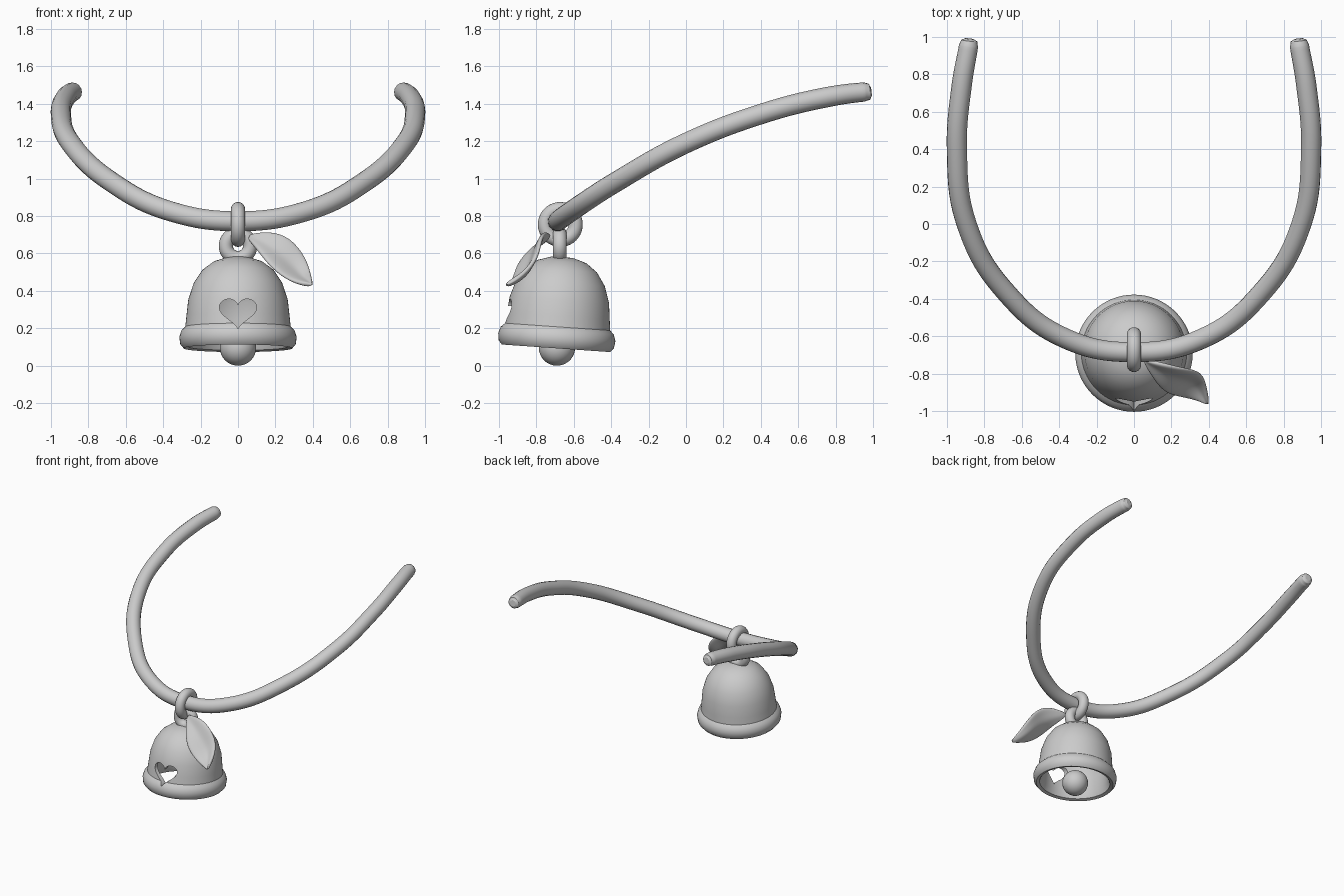
import bpy, bmesh, math
from mathutils import Vector, Matrix

cube = bpy.data.objects.get("Cube")
if cube:
    bpy.data.objects.remove(cube, do_unlink=True)

GREY = (0.6, 0.6, 0.6, 1.0)
grey = bpy.data.materials.new("plain grey")
grey.use_nodes = True
grey.diffuse_color = GREY
grey.node_tree.nodes["Principled BSDF"].inputs["Base Color"].default_value = GREY


def activate(ob):
    bpy.ops.object.select_all(action='DESELECT')
    ob.select_set(True)
    bpy.context.view_layer.objects.active = ob


def finish(ob, name, angle=50):
    ob.name = name
    ob.data.materials.clear()
    ob.data.materials.append(grey)
    activate(ob)
    bpy.ops.object.shade_smooth_by_angle(angle=math.radians(angle))


def from_bmesh(bm, name):
    bmesh.ops.recalc_face_normals(bm, faces=bm.faces[:])
    me = bpy.data.meshes.new(name)
    bm.to_mesh(me)
    bm.free()
    ob = bpy.data.objects.new(name, me)
    bpy.context.collection.objects.link(ob)
    return ob


def ring(name, loc, major, minor, rot):
    bpy.ops.mesh.primitive_torus_add(location=loc, rotation=rot, major_radius=major,
                                     minor_radius=minor, major_segments=40, minor_segments=18)
    finish(bpy.context.object, name)


# Collar band: mirrored smooth path (x, y, z, radius scale) with rounded ends
half = [(0.36, -0.615, 0.825, 1), (0.68, -0.37, 0.985, 1), (0.895, 0, 1.19, 1),
        (0.947, 0.4, 1.345, 1), (0.92, 0.75, 1.435, 1), (0.885, 0.95, 1.463, 0.95),
        (0.881, 0.98, 1.464, 0.8), (0.88, 0.99, 1.465, 0.45)]
path = [(-x, y, z, r) for x, y, z, r in reversed(half)] + [(0, -0.685, 0.772, 1)] + half
cu = bpy.data.curves.new("collar_band", 'CURVE')
cu.dimensions = '3D'
cu.bevel_depth = 0.054
cu.bevel_resolution = 6
cu.resolution_u = 10
cu.use_fill_caps = True
sp = cu.splines.new('BEZIER')
sp.bezier_points.add(len(path) - 1)
for p, (x, y, z, r) in zip(sp.bezier_points, path):
    p.co = (x, y, z)
    p.radius = r
    p.handle_left_type = p.handle_right_type = 'AUTO'
band = bpy.data.objects.new("collar_band", cu)
bpy.context.collection.objects.link(band)
activate(band)
bpy.ops.object.convert(target='MESH')
finish(bpy.context.object, "collar_band")

# Linked rings
ring("hanging_ring", (0, -0.672, 0.755), 0.082, 0.038, (0, math.pi / 2, 0))
ring("bell_loop", (0, -0.675, 0.64), 0.065, 0.038, (math.pi / 2, 0, 0))

# Bell: hollow turned profile with a rolled lip
profile = [(0, .49), (.06, .487), (.13, .465), (.19, .42), (.237, .35), (.266, .26),
           (.276, .17), (.282, .115), (.303, .095), (.314, .06), (.309, .022), (.29, 0),
           (.265, .008), (.25, .05), (.245, .17), (.232, .26), (.2, .34), (.15, .4),
           (.08, .44), (0, .455)]
bm = bmesh.new()
vs = [bm.verts.new((r, 0, z)) for r, z in profile]
es = [bm.edges.new(pair) for pair in zip(vs, vs[1:])]
bmesh.ops.spin(bm, geom=vs + es, cent=(0, 0, 0), axis=(0, 0, 1),
               angle=2 * math.pi, steps=64, use_merge=True)
bmesh.ops.remove_doubles(bm, verts=bm.verts[:], dist=0.0005)
bm.transform(Matrix.Translation((0, -0.695, 0.093)) @ Matrix.Rotation(math.radians(-4), 4, 'X'))
bell = from_bmesh(bm, "bell")

# Heart-shaped opening through the front wall
bm = bmesh.new()
outline = []
for i in range(40):
    a = 2 * math.pi * i / 40
    x = 0.1 * math.sin(a) ** 3
    z = 0.29 + 0.0056 * (13 * math.cos(a) - 5 * math.cos(2 * a)
                         - 2 * math.cos(3 * a) - math.cos(4 * a))
    outline.append(bm.verts.new((x, -1.15, z)))
face = bm.faces.new(outline)
ext = bmesh.ops.extrude_face_region(bm, geom=[face])
bmesh.ops.translate(bm, vec=(0, 0.4, 0),
                    verts=[g for g in ext["geom"] if isinstance(g, bmesh.types.BMVert)])
cutter = from_bmesh(bm, "heart_cutter")
cut = bell.modifiers.new("heart", 'BOOLEAN')
cut.operation = 'DIFFERENCE'
cut.solver = 'EXACT'
cut.object = cutter
activate(bell)
bpy.ops.object.modifier_apply(modifier=cut.name)
bpy.data.objects.remove(cutter, do_unlink=True)
finish(bell, "bell", 40)

# Clapper ball
bpy.ops.mesh.primitive_uv_sphere_add(segments=32, ring_count=18, radius=0.097,
                                     location=(0, -0.69, 0.097))
finish(bpy.context.object, "clapper")

# Leaf: strip lofted between two edges with a sunken middle rib
upper = [(.06, -.725, .70), (.17, -.75, .72), (.28, -.775, .69), (.365, -.79, .58),
         (.39, -.87, .49), (.40, -.965, .435)]
lower = [(.05, -.735, .68), (.11, -.84, .61), (.165, -.905, .535), (.25, -.925, .465),
         (.33, -.94, .435), (.39, -.965, .43)]
bm = bmesh.new()
rows = []
for i, (u, l) in enumerate(zip(upper, lower)):
    u, l = Vector(u), Vector(l)
    dip = 0.025 * math.sin(math.pi * i / 5)
    rows.append([bm.verts.new(u.lerp(l, t) + Vector((0, 1, -0.6)) * dip * s)
                 for t, s in ((0, 0), (.25, .4), (.5, 1), (.75, .4), (1, 0))])
for a, b in zip(rows, rows[1:]):
    for k in range(4):
        bm.faces.new((a[k], a[k + 1], b[k + 1], b[k]))
leaf = from_bmesh(bm, "leaf")
solid = leaf.modifiers.new("thickness", 'SOLIDIFY')
solid.thickness = 0.025
solid.offset = 0
sub = leaf.modifiers.new("smooth", 'SUBSURF')
sub.levels = sub.render_levels = 2
finish(leaf, "leaf", 180)
